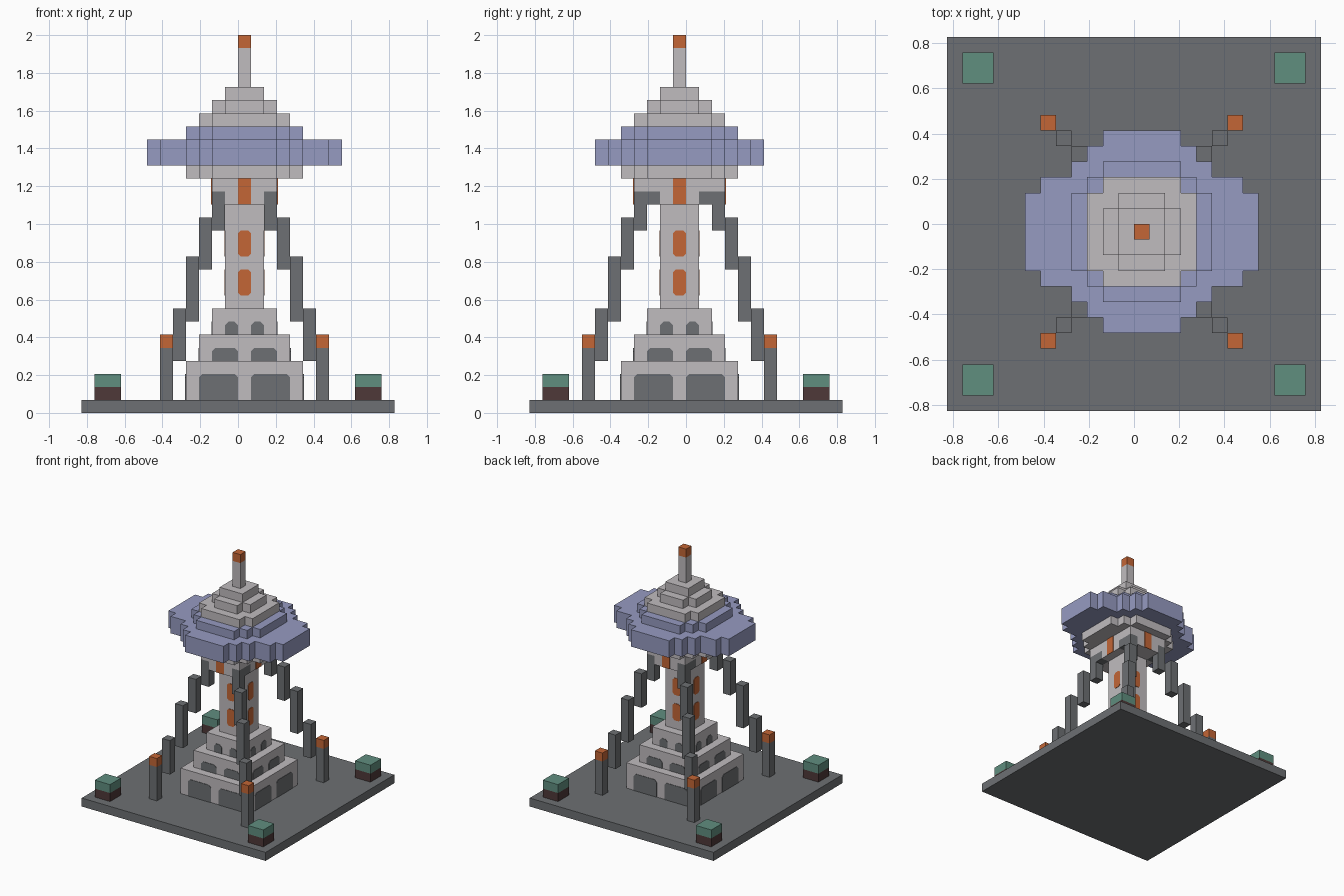
import bpy, bmesh
from math import pi
from mathutils import Matrix, Vector

U = 2 / 29                       # edge of one building block
AXIS = Vector((0.5, -0.5, 0))    # tower axis, in blocks

old = bpy.data.objects.get("Cube")
if old:
    bpy.data.objects.remove(old, do_unlink=True)


def material(name, rgb):
    col = [(c / 255 / 12.92) if c < 11 else ((c / 255 + 0.055) / 1.055) ** 2.4 for c in rgb] + [1]
    m = bpy.data.materials.new(name)
    m.use_nodes = True
    m.diffuse_color = col
    m.node_tree.nodes["Principled BSDF"].inputs["Base Color"].default_value = col
    return m


STONE = material("pale stone", (192, 188, 191))
DARK = material("dark grey", (109, 112, 115))
BLUE = material("lavender blue", (150, 155, 193))
ORANGE = material("burnt orange", (195, 102, 54))
GREEN = material("leaf green", (96, 142, 127))
BROWN = material("soil brown", (78, 57, 56))


def finish(name, bm, mat, origin=AXIS):
    """Turn a mesh in block units into an object."""
    bmesh.ops.recalc_face_normals(bm, faces=bm.faces)
    bmesh.ops.translate(bm, verts=bm.verts, vec=origin)
    bmesh.ops.scale(bm, verts=bm.verts, vec=(U, U, U))
    me = bpy.data.meshes.new(name)
    bm.to_mesh(me)
    bm.free()
    me.materials.append(mat)
    ob = bpy.data.objects.new(name, me)
    bpy.context.collection.objects.link(ob)
    return ob


def prism(bm, outline, depth):
    """Extrude a closed 3D outline along the vector depth."""
    face = bm.faces.new([bm.verts.new(p) for p in outline])
    ext = bmesh.ops.extrude_face_region(bm, geom=[face], use_keep_orig=True)
    bmesh.ops.translate(bm, vec=depth, verts=[v for v in ext["geom"] if isinstance(v, bmesh.types.BMVert)])


def stepped(name, steps, z0, z1, mat):
    """Disc with a stepped rim; steps are half widths (x, y) from wide to narrow."""
    quarter, last = [], None
    for x, y in steps:
        if last is not None:
            quarter.append((x, last))
        quarter.append((x, y))
        last = y
    back = quarter[::-1]
    ring = (quarter + [(-x, y) for x, y in back]
            + [(-x, -y) for x, y in quarter] + [(x, -y) for x, y in back])
    bm = bmesh.new()
    prism(bm, [(x, y, z0) for x, y in ring], (0, 0, z1 - z0))
    return finish(name, bm, mat)


def add_box(bm, centre, size):
    mat = Matrix.Translation(centre) @ Matrix.Diagonal((*size, 1))
    bmesh.ops.create_cube(bm, size=1, matrix=mat)


def box(name, centre, size, mat, origin=AXIS):
    bm = bmesh.new()
    add_box(bm, centre, size)
    return finish(name, bm, mat, origin)


def panels(name, spans, z0, z1, dist, mat, cut_top=0.2, cut_low=0.0):
    """Thin cut-corner panels on all four sides at a distance from the axis."""
    bm = bmesh.new()
    t, b = cut_top, cut_low
    for x0, x1 in spans:
        ring = [(x0 + b, z0), (x1 - b, z0)]
        if b:
            ring.append((x1, z0 + b))
        ring += [(x1, z1 - t), (x1 - t, z1), (x0 + t, z1), (x0, z1 - t)]
        if b:
            ring.append((x0, z0 + b))
        for k in range(4):
            turn = Matrix.Rotation(k * pi / 2, 3, "Z")
            prism(bm, [turn @ Vector((x, -dist, z)) for x, z in ring],
                  turn @ Vector((0, -0.05, 0)))
    return finish(name, bm, mat)


# Ground slab and corner planters
box("ground_slab", (0, 0, 0.5), (24, 24, 1), DARK, Vector())
for sx, side in ((1, "left"), (-1, "right")):
    for sy, end in ((-1, "front"), (1, "back")):
        tag = f"{end}_{side}"
        box("planter_soil_" + tag, (sx * 10, sy * 10, 1.5), (2, 2, 1), BROWN, Vector())
        box("planter_bush_" + tag, (sx * 10, sy * 10, 2.5), (2, 2, 1), GREEN, Vector())

        # Stepped buttress climbing to the neck, with a lamp on the foot post
        bm = bmesh.new()
        for d, z0, z1 in ((6, 1, 5), (5, 4, 8), (4, 7, 12), (3, 11, 15), (2, 14, 17)):
            add_box(bm, (sx * d, sy * (d + 1), (z0 + z1) / 2), (1, 1, z1 - z0))
        add_box(bm, (sx * 2, sy * 2, 16.5), (1, 1, 1))
        finish("buttress_" + tag, bm, DARK)
        box("post_lamp_" + tag, (sx * 6, sy * 7, 5.5), (1, 1, 1), ORANGE)

# Tiered base with dark arches
for i, (w, z0, z1, inner) in enumerate(((9, 1, 4, 3.5), (7, 4, 6, 2.5), (5, 6, 8, 1.5))):
    box(f"base_tier_{i + 1}", (0, 0, (z0 + z1) / 2), (w, w, z1 - z0), STONE)
    panels(f"base_arches_{i + 1}", ((-inner, -0.5), (0.5, inner)),
           z0, z1 - 1, w / 2, DARK, 0.28)

# Shaft with lit windows
box("shaft", (0, 0, 12), (3, 3, 8), STONE)
for name, z in (("lower", 9), ("upper", 12)):
    panels(name + "_windows", ((-0.5, 0.5),), z, z + 2, 1.5, ORANGE, 0.22, 0.22)

# Neck: cross-shaped lower course, full upper course, lit windows
stepped("neck_lower", ((2.5, 1.5), (1.5, 3.5)), 16, 17, STONE)
box("neck_upper", (0, 0, 17.5), (5, 7, 1), STONE)
for s in (-1, 1):
    box("neck_window_x", (s * 2.52, 0, 17), (0.08, 1, 2), ORANGE)
    box("neck_window_y", (0, s * 3.52, 17), (1, 0.08, 2), ORANGE)

# Observation deck and stepped roof
NINE = ((4.5, 2.5), (3.5, 3.5), (2.5, 4.5))
stepped("deck_floor", NINE, 18, 19, STONE)
stepped("deck_ring", ((7.5, 2.5), (6.5, 3.5), (4.5, 4.5), (3.5, 5.5), (2.5, 6.5)), 19, 21, BLUE)
stepped("deck_top", NINE, 21, 22, BLUE)
stepped("roof_lower", ((3.5, 2.5), (2.5, 3.5)), 22, 23, STONE)
stepped("roof_middle", ((2.5, 1.5), (1.5, 2.5)), 23, 24, STONE)
box("roof_upper", (0, 0, 24.5), (3, 3, 1), STONE)

# Spire and beacon
box("spire", (0, 0, 26.5), (1, 1, 3), STONE)
box("beacon", (0, 0, 28.5), (1, 1, 1), ORANGE)
